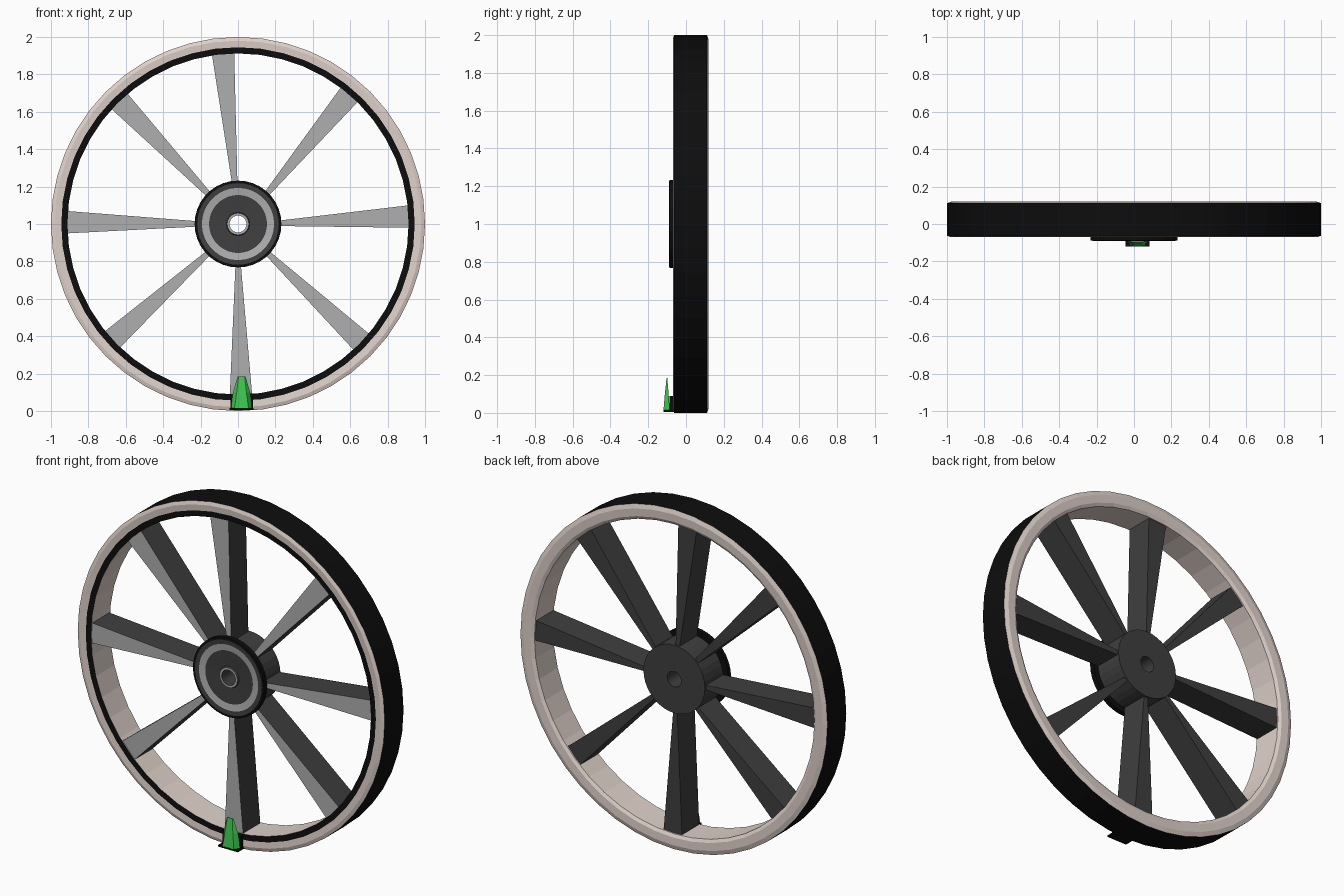
import bpy, bmesh
from math import sin, cos, pi, radians
from mathutils import Vector

if "Cube" in bpy.data.objects:
    bpy.data.objects.remove(bpy.data.objects["Cube"])


def material(name, rgb):
    m = bpy.data.materials.new(name)
    m.diffuse_color = (*rgb, 1)
    m.use_nodes = True
    m.node_tree.nodes["Principled BSDF"].inputs["Base Color"].default_value = m.diffuse_color
    return m


black = material("black_rubber", (0.004, 0.004, 0.004))
beige = material("beige_rim", (0.74, 0.64, 0.59))
dark = material("dark_grey", (0.05, 0.05, 0.05))
light = material("light_grey", (0.43, 0.43, 0.43))
green = material("green", (0.05, 0.58, 0.08))


def finish(bm, name, mats):
    bmesh.ops.recalc_face_normals(bm, faces=bm.faces[:])
    me = bpy.data.meshes.new(name)
    bm.to_mesh(me)
    bm.free()
    for m in mats:
        me.materials.append(m)
    ob = bpy.data.objects.new(name, me)
    bpy.context.collection.objects.link(ob)
    return ob


def lathe(name, profile, mats, segs):
    """Spin a closed (radius, y, material of next band) profile about the axle."""
    bm = bmesh.new()
    rings = []
    for i in range(segs):
        a = 2 * pi * i / segs
        rings.append([bm.verts.new((r * cos(a), y, 1 + r * sin(a))) for r, y, _ in profile])
    n = len(profile)
    for i in range(segs):
        p, q = rings[i], rings[(i + 1) % segs]
        for j in range(n):
            k = (j + 1) % n
            f = bm.faces.new((p[j], p[k], q[k], q[j]))
            f.material_index = profile[j][2]
    return finish(bm, name, mats)


def loft(bm, rings):
    """Join rings of equal point count and cap both ends."""
    vs = [[bm.verts.new(p) for p in ring] for ring in rings]
    n = len(vs[0])
    for a, b in zip(vs, vs[1:]):
        for i in range(n):
            bm.faces.new((a[i], a[(i + 1) % n], b[(i + 1) % n], b[i]))
    bm.faces.new(vs[0])
    bm.faces.new(vs[-1])


# Rim: black tread, beige side walls and inner wall, black front stripe
lathe("rim", [(0.912, -0.065, 1), (0.945, -0.067, 0), (0.98, -0.07, 0),
              (1.0, -0.063, 1), (1.0, 0.112, 0), (0.975, 0.12, 0),
              (0.93, 0.118, 0), (0.912, 0.108, 0)], [beige, black], 48)

# Hub: flanged front, stepped rings, through hole
lathe("hub", [(0.045, 0.11, 1), (0.045, -0.088, 2), (0.058, -0.088, 1),
              (0.062, -0.078, 1), (0.155, -0.083, 2), (0.193, -0.088, 1),
              (0.218, -0.09, 0), (0.232, -0.088, 0), (0.232, -0.06, 0),
              (0.2, -0.06, 1), (0.2, 0.11, 1)], [black, dark, light], 36)

# Spokes: tapered blocks with light front faces, slightly uneven angles
bm = bmesh.new()
for inner, outer in [(0.5, 2.5), (45.5, 49.3), (94.5, 95), (135, 134),
                     (180, 179.4), (225, 222.6), (270, 271), (315, 316.3)]:
    ends = []
    for r, ang, half in ((0.18, inner, 0.012), (0.918, outer, 0.06)):
        a = radians(ang)
        mid = Vector((r * cos(a), 0, 1 + r * sin(a)))
        side = Vector((-sin(a), 0, cos(a))) * half
        ends.append([mid + side * s + Vector((0, y, 0))
                     for s, y in ((-1, -0.06), (1, -0.06), (1, 0.1), (-1, 0.1))])
    loft(bm, ends)
bmesh.ops.recalc_face_normals(bm, faces=bm.faces[:])
for f in bm.faces:
    f.material_index = 1 if f.normal.y < -0.9 else 0
finish(bm, "spokes", [dark, light])


def box(name, lo, hi, mat):
    bm = bmesh.new()
    loft(bm, [[(lo[0], lo[1], z), (hi[0], lo[1], z), (hi[0], hi[1], z), (lo[0], hi[1], z)]
              for z in (lo[2], hi[2])])
    return finish(bm, name, [mat])


# Black bracket holding the pointer
box("pointer_back_plate", (-0.04, -0.088, 0.008), (0.08, -0.055, 0.09), black)
box("pointer_base", (-0.045, -0.12, 0.006), (0.083, -0.055, 0.016), black)

# Green pointer: faceted front, tapering to a thin top edge
bm = bmesh.new()
rings = []
for z, back_half, front_half, yb, yf in ((0.016, 0.056, 0.037, -0.086, -0.119),
                                         (0.10, 0.046, 0.026, -0.092, -0.112),
                                         (0.185, 0.021, 0.016, -0.099, -0.103)):
    cx = 0.019
    rings.append([(cx - back_half, yb, z), (cx - front_half, yf, z),
                  (cx + front_half, yf, z), (cx + back_half, yb, z)])
loft(bm, rings)
finish(bm, "pointer", [green])
